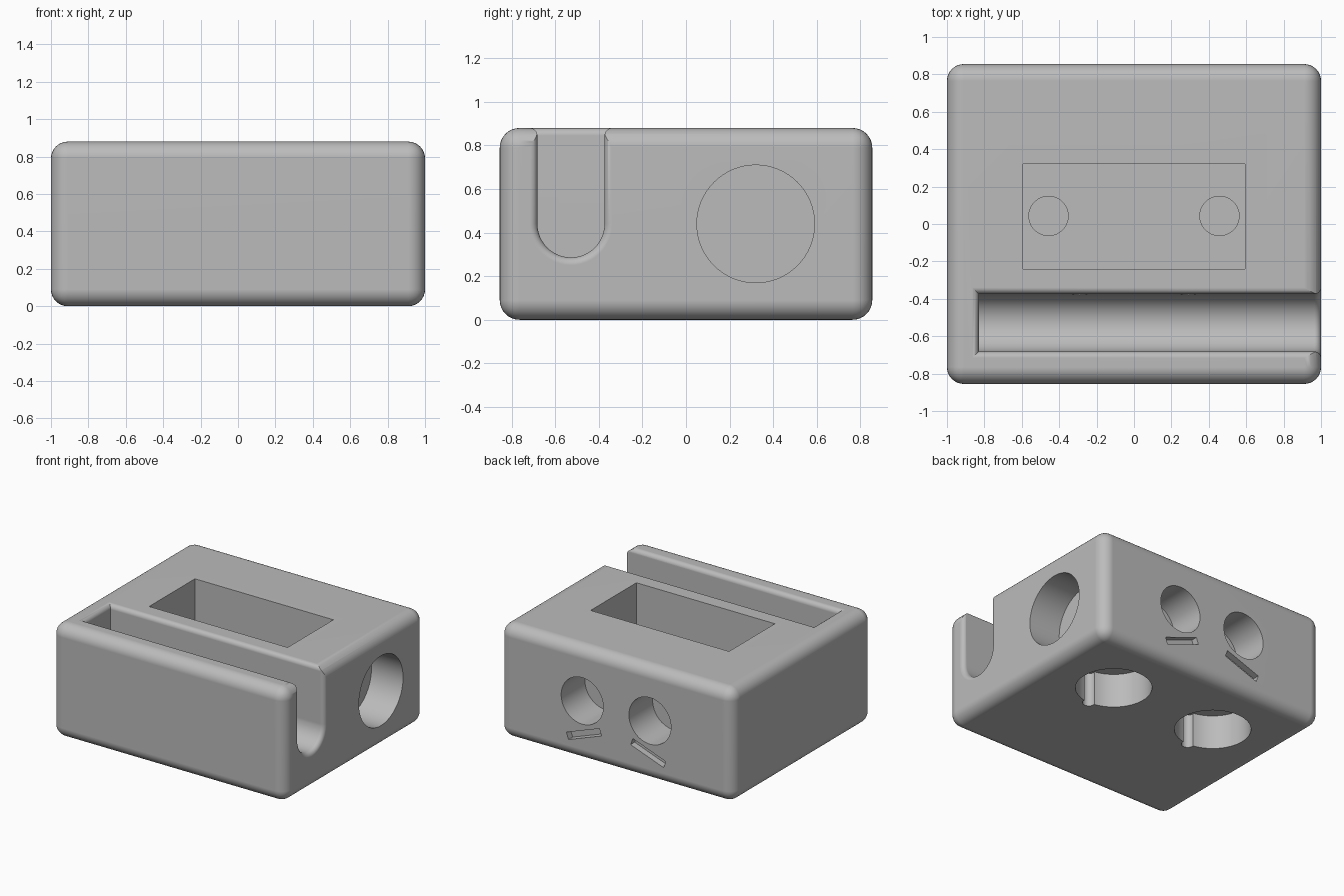
import bpy, bmesh
from math import pi, cos, sin, radians
from mathutils import Matrix, Vector

cube = bpy.data.objects.get("Cube")
if cube:
    bpy.data.objects.remove(cube, do_unlink=True)

grey = bpy.data.materials.new("plain grey")
grey.use_nodes = True
grey.diffuse_color = (0.5, 0.5, 0.5, 1)
grey.node_tree.nodes["Principled BSDF"].inputs["Base Color"].default_value = (0.5, 0.5, 0.5, 1)


def finish(name, bm):
    bmesh.ops.recalc_face_normals(bm, faces=bm.faces)
    mesh = bpy.data.meshes.new(name)
    bm.to_mesh(mesh)
    bm.free()
    mesh.materials.append(grey)
    obj = bpy.data.objects.new(name, mesh)
    bpy.context.collection.objects.link(obj)
    return obj


def box(name, size, centre, tilt=0):
    bm = bmesh.new()
    place = Matrix.Translation(centre) @ Matrix.Rotation(tilt, 4, "Y") @ Matrix.Diagonal((*size, 1))
    bmesh.ops.create_cube(bm, size=1, matrix=place)
    return finish(name, bm)


def drill(name, radius, start, end):
    a, b = Vector(start), Vector(end)
    turn = (b - a).to_track_quat("Z", "Y").to_matrix().to_4x4()
    bm = bmesh.new()
    bmesh.ops.create_cone(bm, cap_ends=True, segments=64, radius1=radius, radius2=radius,
                          depth=(b - a).length, matrix=Matrix.Translation((a + b) / 2) @ turn)
    return finish(name, bm)


def loft(name, loops):
    bm = bmesh.new()
    rings = [[bm.verts.new(p) for p in loop] for loop in loops]
    for r, s in zip(rings, rings[1:]):
        for i in range(len(r)):
            j = (i + 1) % len(r)
            bm.faces.new((r[i], r[j], s[j], s[i]))
    bm.faces.new(rings[0])
    bm.faces.new(rings[-1])
    return finish(name, bm)


# Rounded block
W, D, H = 2.0, 1.71, 0.88
body = box("block_body", (W, D, H), (0, 0, H / 2))
bevel = body.modifiers.new("rounding", "BEVEL")
bevel.width = 0.09
bevel.segments = 8

# Round-bottomed slot, open on top and at one end, with eased edges
SLOT_Y, SLOT_Z, R, EASE, END = -0.528, 0.44, 0.154, 0.035, -0.83


def slot_loop(x, e):
    r = R + e
    arc = [(x, SLOT_Y - r * cos(pi * i / 24), SLOT_Z - r * sin(pi * i / 24)) for i in range(25)]
    return [(x, SLOT_Y - r, 1.0)] + arc + [(x, SLOT_Y + r, 1.0)]


def lip_loop(z, e):
    y0, y1 = SLOT_Y - R - e, SLOT_Y + R + e
    return [(END - e, y0, z), (1.2, y0, z), (1.2, y1, z), (END - e, y1, z)]


ease = [(EASE * sin(pi / 2 * i / 6), EASE * (1 - cos(pi / 2 * i / 6))) for i in range(7)]
cutters = [
    loft("slot_cutter", [slot_loop(END, 0)] + [slot_loop(1 - EASE + t, e) for t, e in ease]
         + [slot_loop(1.1, EASE)]),
    loft("slot_lip_cutter", [lip_loop(H - EASE + t, e) for t, e in ease] + [lip_loop(1.0, EASE)]),
    # Rectangular pocket and round side recess
    box("pocket_cutter", (1.185, 0.56, 0.7), (0, 0.04, 0.73)),
    drill("side_recess_cutter", 0.27, (0.73, 0.32, 0.44), (1.1, 0.32, 0.44)),
]
for s in (-1, 1):
    cutters += [
        # Pocket floor wells and underside recesses with wire grooves
        drill("well_cutter", 0.105, (s * 0.457, 0.043, 0.3), (s * 0.457, 0.043, 0.5)),
        drill("underside_recess_cutter", 0.27, (s * 0.455, 0.32, -0.1), (s * 0.455, 0.32, 0.265)),
        drill("groove_cutter", 0.045, (s * 0.455, 0.047, -0.1), (s * 0.455, 0.047, 0.262)),
        # Back recesses, their pilot holes and the slanted notches beneath
        drill("back_recess_cutter", 0.18, (s * 0.29, 0.565, 0.465), (s * 0.29, 1.0, 0.465)),
        drill("pilot_cutter", 0.06, (s * 0.29, -0.5, 0.465), (s * 0.29, 0.6, 0.465)),
        box("notch_cutter", (0.3, 0.1, 0.055), (s * 0.275, 0.855, 0.212), s * radians(20)),
    ]

for cutter in cutters:
    cutter.hide_render = True
    cut = body.modifiers.new(cutter.name, "BOOLEAN")
    cut.operation = "DIFFERENCE"
    cut.solver = "EXACT"
    cut.object = cutter

bpy.ops.object.select_all(action="DESELECT")
body.select_set(True)
bpy.context.view_layer.objects.active = body
for m in list(body.modifiers):
    bpy.ops.object.modifier_apply(modifier=m.name)
for cutter in cutters:
    bpy.data.objects.remove(cutter, do_unlink=True)

# Smooth curves, crisp rims
bpy.ops.object.shade_smooth_by_angle(angle=radians(30))
weighted = body.modifiers.new("flat_normals", "WEIGHTED_NORMAL")
weighted.keep_sharp = True
